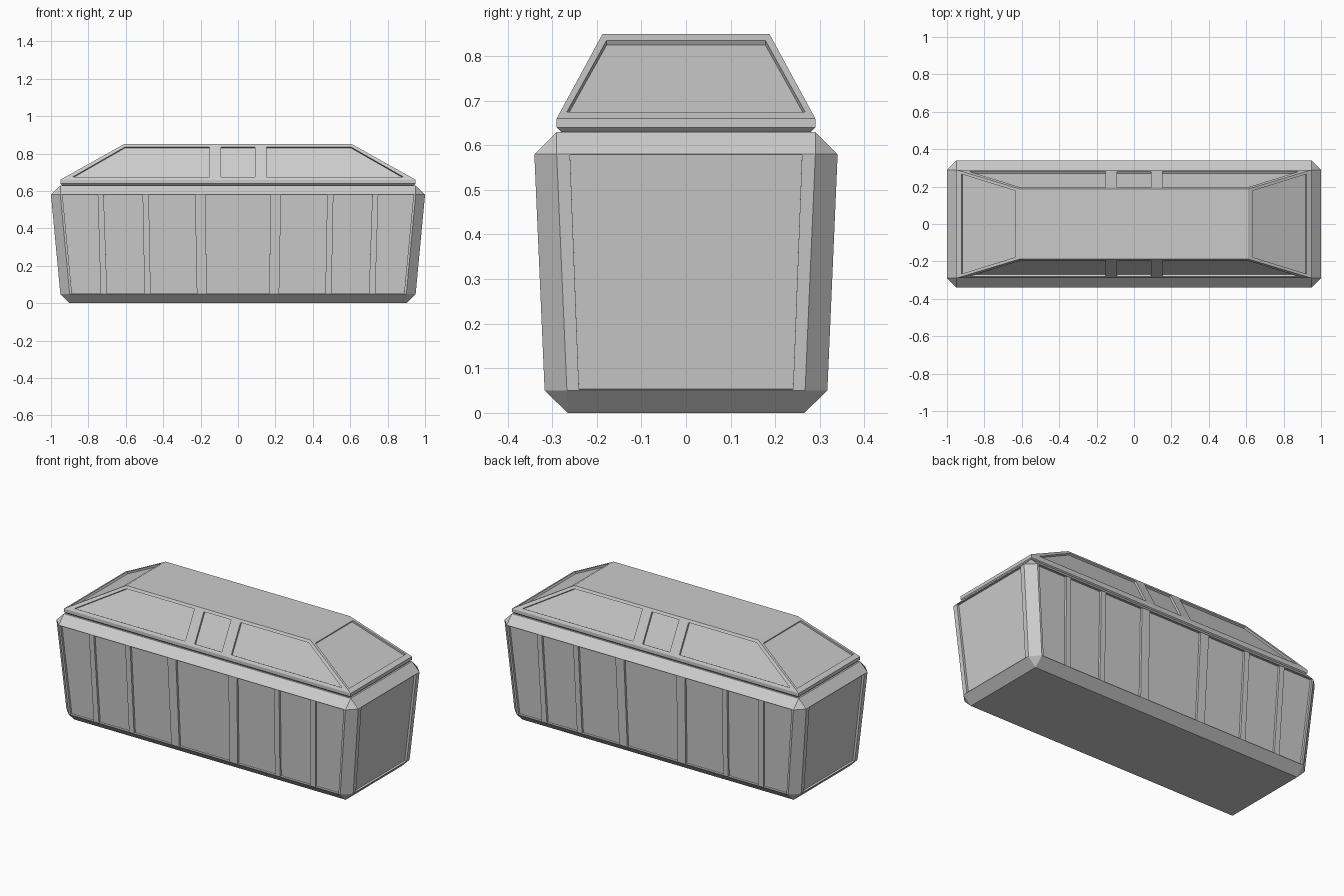
import bpy, bmesh
from mathutils import Vector

if "Cube" in bpy.data.objects:
    bpy.data.objects.remove(bpy.data.objects["Cube"])


def place(k, s, d, z):
    # s = along the side, d = distance outward; k = front, right, back, left
    return Vector([(s, -d, z), (d, s, z), (-s, d, z), (-d, -s, z)][k])


def add(bm, pts):
    out = []
    for p in pts:
        if all((p - q).length > 1e-5 for q in out):
            out.append(p)
    if len(out) > 2:
        bm.faces.new([bm.verts.new(p) for p in out])


def half_size(level, k):
    z, x, y, c = level
    return (x - c, y) if k % 2 == 0 else (y - c, x)


def side(bm, k, lo, hi, panels, za, zb, depth):
    """One sloped side, optionally with recessed panels between za and zb."""
    (w0, d0), (w1, d1) = half_size(lo, k), half_size(hi, k)
    z0, z1 = lo[0], hi[0]
    n = Vector((z1 - z0, d0 - d1)).normalized() * depth

    def width(z):
        return w0 + (w1 - w0) * (z - z0) / (z1 - z0)

    def P(s, z, sunk=False):
        d = d0 + (d1 - d0) * (z - z0) / (z1 - z0)
        return place(k, s, d - n.x, z - n.y) if sunk else place(k, s, d, z)

    def strip(a, b, c, d, zl, zh):
        add(bm, [P(a, zl), P(b, zl), P(c, zh), P(d, zh)])

    if not panels:
        strip(-w0, w0, w1, -w1, z0, z1)
        return
    wa, wb = width(za), width(zb)
    strip(-w0, w0, wa, -wa, z0, za)
    strip(-wb, wb, w1, -w1, zb, z1)
    pb, pt = -wa, -wb
    for b0, t0, b1, t1 in panels:
        strip(pb, b0, t0, pt, za, zb)
        ring = [(b0, za), (b1, za), (t1, zb), (t0, zb)]
        add(bm, [P(s, z, True) for s, z in ring])
        for a, b in zip(ring, ring[1:] + ring[:1]):
            add(bm, [P(*a), P(*b), P(*b, True), P(*a, True)])
        pb, pt = b1, t1
    strip(pb, wa, wb, pt, za, zb)


def build(name, levels, panel_step, long_panels, end_panels, za, zb, depth):
    bm = bmesh.new()
    for i, (lo, hi) in enumerate(zip(levels, levels[1:])):
        for k in range(4):
            panels = (end_panels if k % 2 else long_panels) if i == panel_step else None
            side(bm, k, lo, hi, panels, za, zb, depth)
            # chamfered corner to the next side
            j = (k + 1) % 4
            r = [place(k, *half_size(l, k), l[0]) for l in (lo, hi)]
            q = []
            for l in (lo, hi):
                w, d = half_size(l, j)
                q.append(place(j, -w, d, l[0]))
            add(bm, [r[0], q[0], q[1], r[1]])
    # flat bottom and top
    for l, flip in ((levels[0], True), (levels[-1], False)):
        z, x, y, _ = l
        cap = [Vector((a * x, b * y, z)) for a, b in ((-1, -1), (1, -1), (1, 1), (-1, 1))]
        add(bm, cap[::-1] if flip else cap)
    bmesh.ops.remove_doubles(bm, verts=bm.verts, dist=1e-5)
    mesh = bpy.data.meshes.new(name)
    bm.to_mesh(mesh)
    bm.free()
    obj = bpy.data.objects.new(name, mesh)
    bpy.context.collection.objects.link(obj)


def mirrored(centre, right):
    left = [(-b1, -t1, -b0, -t0) for b0, t0, b1, t1 in reversed(right)]
    return left + [centre] + right


# chest: levels are (z, half x, half y, corner chamfer); ribs remain between panels
build("chest_body",
      [(0, .90, .265, 0), (.05, .95, .317, .05), (.58, 1, .34, .05), (.63, .95, .29, 0)],
      1,
      mirrored((-.167, -.174, .167, .174),
               [(.22, .23, .467, .477), (.50, .51, .70, .718), (.734, .75, .888, .938)]),
      [(-.24, -.26, .24, .26)], .052, .578, .013)

# sloped lid with a lip
build("lid",
      [(.63, .94, .28, 0), (.64, .95, .29, 0), (.66, .95, .29, 0), (.85, .61, .187, 0)],
      2,
      mirrored((-.09, -.09, .09, .09), [(.153, .153, .885, .605)]),
      [(-.267, -.178, .267, .178)], .675, .835, .012)
